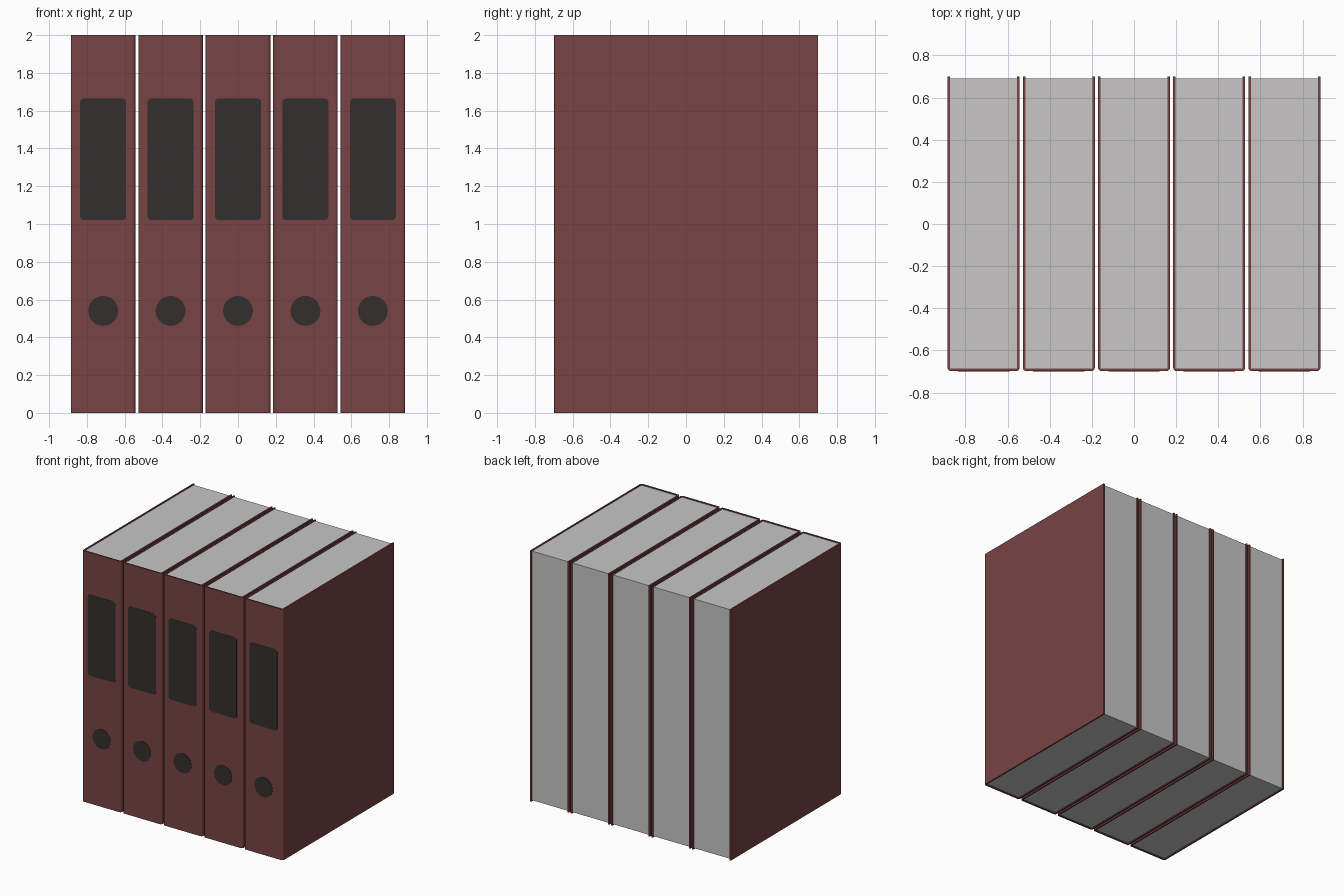
import bpy, bmesh, math

if "Cube" in bpy.data.objects:
    bpy.data.objects.remove(bpy.data.objects["Cube"])

def material(name, rgb):
    m = bpy.data.materials.new(name)
    m.diffuse_color = (*rgb, 1)
    m.use_nodes = True
    m.node_tree.nodes["Principled BSDF"].inputs["Base Color"].default_value = m.diffuse_color
    return m

RED = material("maroon cover", (0.19, 0.056, 0.056))
DARK = material("charcoal label", (0.034, 0.028, 0.028))
PAPER = material("light grey paper", (0.58, 0.565, 0.57))

HALF_W, THICK, HEIGHT = 0.171, 0.012, 2.0
FRONT, BACK = -0.698, 0.70
PITCH = 0.357

def arc(cx, cy, r, a0, a1, n):
    return [(cx + r * math.cos(math.radians(a0 + (a1 - a0) * i / n)),
             cy + r * math.sin(math.radians(a0 + (a1 - a0) * i / n))) for i in range(n + 1)]

def extrude(name, pts, depth, to3d, mat, x):
    """Extrude a 2D outline; to3d maps (u, v, depth) to a position."""
    bm = bmesh.new()
    lo = [bm.verts.new(to3d(u, v, depth[0])) for u, v in pts]
    hi = [bm.verts.new(to3d(u, v, depth[1])) for u, v in pts]
    bm.faces.new(lo)
    bm.faces.new(hi)
    n = len(pts)
    for i in range(n):
        j = (i + 1) % n
        bm.faces.new((lo[i], lo[j], hi[j], hi[i]))
    bmesh.ops.recalc_face_normals(bm, faces=bm.faces)
    me = bpy.data.meshes.new(name)
    bm.to_mesh(me)
    bm.free()
    me.materials.append(mat)
    ob = bpy.data.objects.new(name, me)
    ob.location.x = x
    bpy.context.collection.objects.link(ob)

def upright(u, v, d):
    return (u, v, d)

def facing(u, v, d):
    return (u, d, v)

# U-shaped cover section with slightly rounded spine corners
R = 0.016
outer = ([(-HALF_W, BACK)]
         + arc(-HALF_W + R, FRONT + R, R, 180, 270, 4)
         + arc(HALF_W - R, FRONT + R, R, 270, 360, 4)
         + [(HALF_W, BACK)])
wi, fi = HALF_W - THICK, FRONT + THICK
cover = outer + [(wi, BACK), (wi, fi), (-wi, fi), (-wi, BACK)]
pages = [(-wi, fi), (wi, fi), (wi, 0.69), (-wi, 0.69)]

# rounded label window and finger hole
LW, Z0, Z1, LR = 0.122, 1.02, 1.665, 0.022
label = (arc(LW - LR, Z1 - LR, LR, 0, 90, 4) + arc(-LW + LR, Z1 - LR, LR, 90, 180, 4)
         + arc(-LW + LR, Z0 + LR, LR, 180, 270, 4) + arc(LW - LR, Z0 + LR, LR, 270, 360, 4))
hole = arc(0, 0.54, 0.079, 0, 360, 32)[:-1]

for i in range(5):
    x = (i - 2) * PITCH
    extrude(f"binder_cover_{i+1}", cover, (0, HEIGHT), upright, RED, x)
    extrude(f"paper_block_{i+1}", pages, (0.008, HEIGHT - 0.006), upright, PAPER, x)
    extrude(f"spine_label_{i+1}", label, (-0.70, FRONT + 0.002), facing, DARK, x)
    extrude(f"finger_hole_{i+1}", hole, (-0.70, FRONT + 0.002), facing, DARK, x)
